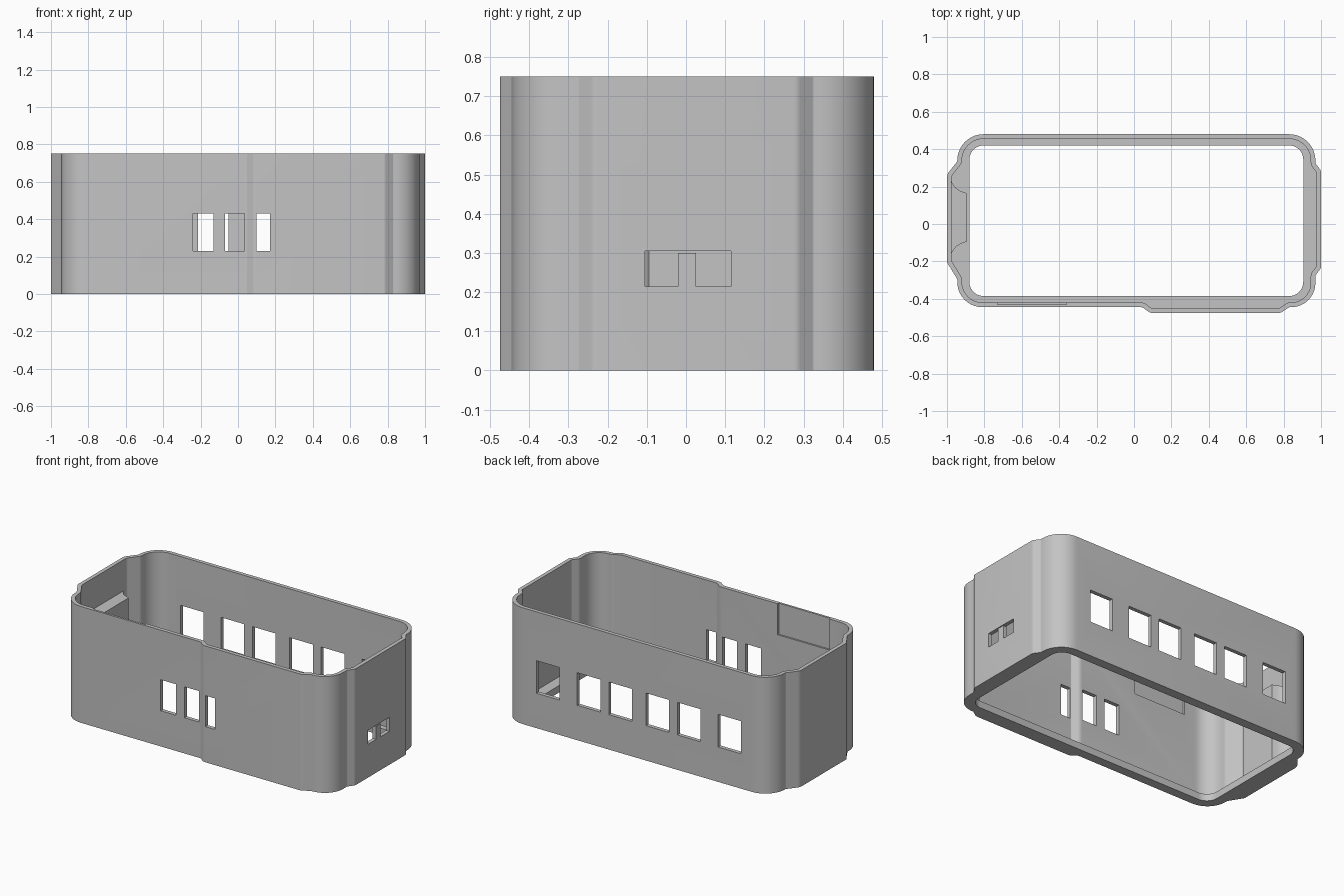
import bpy, bmesh, math
from mathutils import Vector

cube = bpy.data.objects.get("Cube")
if cube:
    bpy.data.objects.remove(cube, do_unlink=True)

grey = bpy.data.materials.new("plain grey")
grey.use_nodes = True
colour = (0.55, 0.55, 0.55, 1)
grey.diffuse_color = colour
grey.node_tree.nodes["Principled BSDF"].inputs["Base Color"].default_value = colour

HEIGHT, WALL, LIP = 0.75, 0.025, 0.045


def rounded(points, inset=0.0, steps=10):
    """Counter-clockwise corners (x, y, radius), moved inward and filleted."""
    n = len(points)
    pos = [Vector(p[:2]) for p in points]
    dirs = [(pos[(i + 1) % n] - pos[i]).normalized() for i in range(n)]
    normals = [Vector((-d.y, d.x)) for d in dirs]
    moved, turns = [], []
    for i in range(n):
        a, b = normals[i - 1], normals[i]
        moved.append(pos[i] + (a + b) * inset / (1 + a.dot(b)))
        turns.append(math.atan2(dirs[i - 1].cross(dirs[i]), dirs[i - 1].dot(dirs[i])))
    out = []
    for i, (p, turn) in enumerate(zip(moved, turns)):
        sign = 1 if turn > 0 else -1
        r = max(points[i][2] - sign * inset, 0.002)
        start = p - dirs[i - 1] * r * math.tan(abs(turn) / 2)
        centre = start + normals[i - 1] * r * sign
        arm = start - centre
        count = max(2, round(steps * abs(turn) / (math.pi / 2)))
        for k in range(count + 1):
            t = turn * k / count
            c, s = math.cos(t), math.sin(t)
            out.append(centre + Vector((arm.x * c - arm.y * s, arm.x * s + arm.y * c)))
    return out


def prism(name, outline, z0, z1):
    bm = bmesh.new()
    low = bm.faces.new([bm.verts.new((p[0], p[1], z0)) for p in outline])
    ext = bmesh.ops.extrude_face_region(bm, geom=[low])
    top = [v for v in ext["geom"] if isinstance(v, bmesh.types.BMVert)]
    bmesh.ops.translate(bm, verts=top, vec=(0, 0, z1 - z0))
    bmesh.ops.recalc_face_normals(bm, faces=bm.faces)
    mesh = bpy.data.meshes.new(name)
    bm.to_mesh(mesh)
    bm.free()
    mesh.materials.append(grey)
    obj = bpy.data.objects.new(name, mesh)
    bpy.context.collection.objects.link(obj)
    return obj


def box(name, x0, x1, y0, y1, z0, z1):
    return prism(name, [(x0, y0), (x1, y0), (x1, y1), (x0, y1)], z0, z1)


def cut(target, cutter):
    mod = target.modifiers.new(cutter.name, "BOOLEAN")
    mod.operation, mod.solver, mod.object = "DIFFERENCE", "EXACT", cutter
    bpy.context.view_layer.objects.active = target
    bpy.ops.object.modifier_apply(modifier=mod.name)
    bpy.data.objects.remove(cutter, do_unlink=True)


# Outer shape with shallow bulges on both ends and on half of the front
shape = [
    (-.945, -.445, .135), (.045, -.445, .02), (.085, -.475, .03),
    (.785, -.475, .03), (.83, -.445, .004), (.97, -.445, .13),
    (.97, -.275, .01), (1, -.235, .03), (1, .285, .03), (.97, .325, .01),
    (.97, .48, .14), (-.945, .48, .14), (-.945, .335, .01),
    (-1, .265, .05), (-1, -.205, .01), (-.945, -.295, .01)]
shell = prism("case_shell", rounded(shape), 0, HEIGHT)
cut(shell, prism("cavity", rounded(shape, WALL), LIP, 1))

# Rounded opening through the floor leaves a narrow lip
r = .075
opening = [(-.88, -.385, r), (.905, -.385, r), (.905, .42, r), (-.88, .42, r)]
cut(shell, prism("floor_opening", rounded(opening), -1, 1))

# Front windows
for x0, x1 in ((-.24, -.13), (-.07, .035), (.1, .17)):
    cut(shell, box("front_window", x0, x1, -.6, -.2, .23, .43))

# Back windows, mirrored about the middle
for x0, x1 in ((.05, .215), (.275, .44), (.565, .73)):
    for side in (1, -1):
        a, b = sorted((x0 * side, x1 * side))
        cut(shell, box("back_window", a, b, .4, .6, .225, .435))

# Pair of small ports on the end, joined by a thin slot above the post
for y0, y1, z0 in ((-.105, -.02, .215), (.025, .115, .215), (-.105, .115, .3)):
    cut(shell, box("end_port", .93, 1.1, y0, y1, z0, .305))

# Shallow pocket inside the front wall, open at the rim
cut(shell, box("front_pocket", -.73, -.36, -.431, -.3, .55, 1))

# Block inside the other end, with scooped sides
scoop = [(-.98, .24), (-.97, .215), (-.95, .19), (-.925, .175), (-.895, .165)]
block_outline = scoop + [(x, .07 - y) for x, y in reversed(scoop)]
block = prism("end_block", block_outline, LIP - .01, .55)

for obj in (shell, block):
    bpy.ops.object.select_all(action="DESELECT")
    obj.select_set(True)
    bpy.context.view_layer.objects.active = obj
    bpy.ops.object.shade_smooth_by_angle(angle=math.radians(30))
